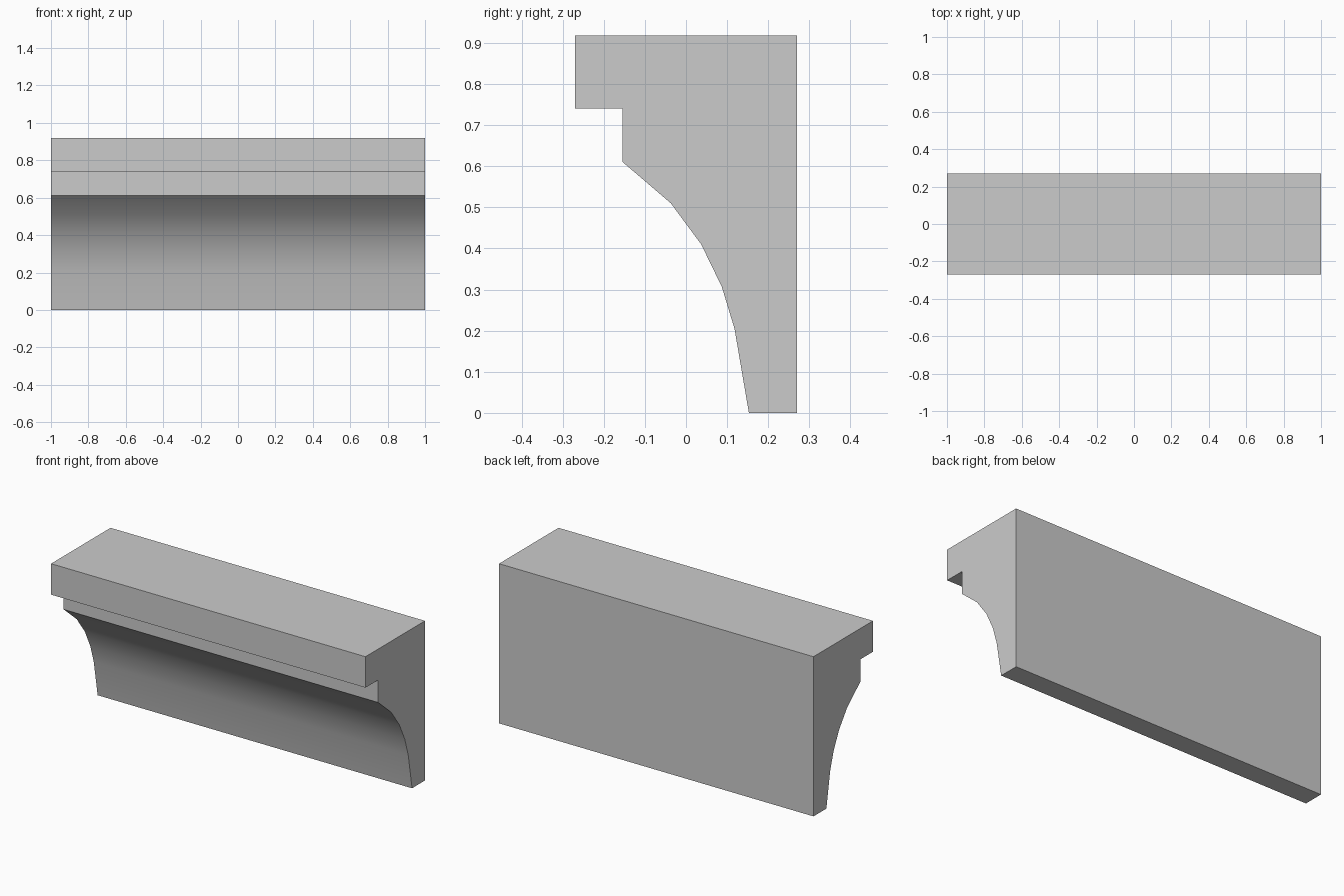
import bpy
import bmesh

if "Cube" in bpy.data.objects:
    bpy.data.objects.remove(bpy.data.objects["Cube"])

HALF_LENGTH = 1.0

# Cornice cross-section (y, z): back wall, top slab, fillet, concave cove
profile = [
    (0.27, 0.0), (0.27, 0.918), (-0.27, 0.918), (-0.27, 0.74),
    (-0.155, 0.74), (-0.155, 0.611),
    (-0.037, 0.51), (0.037, 0.41), (0.087, 0.307), (0.118, 0.205), (0.153, 0.0),
]

# Sweep the section along x
bm = bmesh.new()
end = bm.faces.new([bm.verts.new((-HALF_LENGTH, y, z)) for y, z in profile])
result = bmesh.ops.extrude_face_region(bm, geom=[end], use_keep_orig=True)
moved = [v for v in result["geom"] if isinstance(v, bmesh.types.BMVert)]
bmesh.ops.translate(bm, verts=moved, vec=(2 * HALF_LENGTH, 0, 0))
bmesh.ops.recalc_face_normals(bm, faces=bm.faces)

mesh = bpy.data.meshes.new("cornice_moulding")
bm.to_mesh(mesh)
bm.free()
cornice = bpy.data.objects.new("cornice_moulding", mesh)
bpy.context.collection.objects.link(cornice)

# Smooth cove, crisp edges elsewhere
bpy.context.view_layer.objects.active = cornice
cornice.select_set(True)
bpy.ops.object.shade_smooth_by_angle(angle=0.52)
